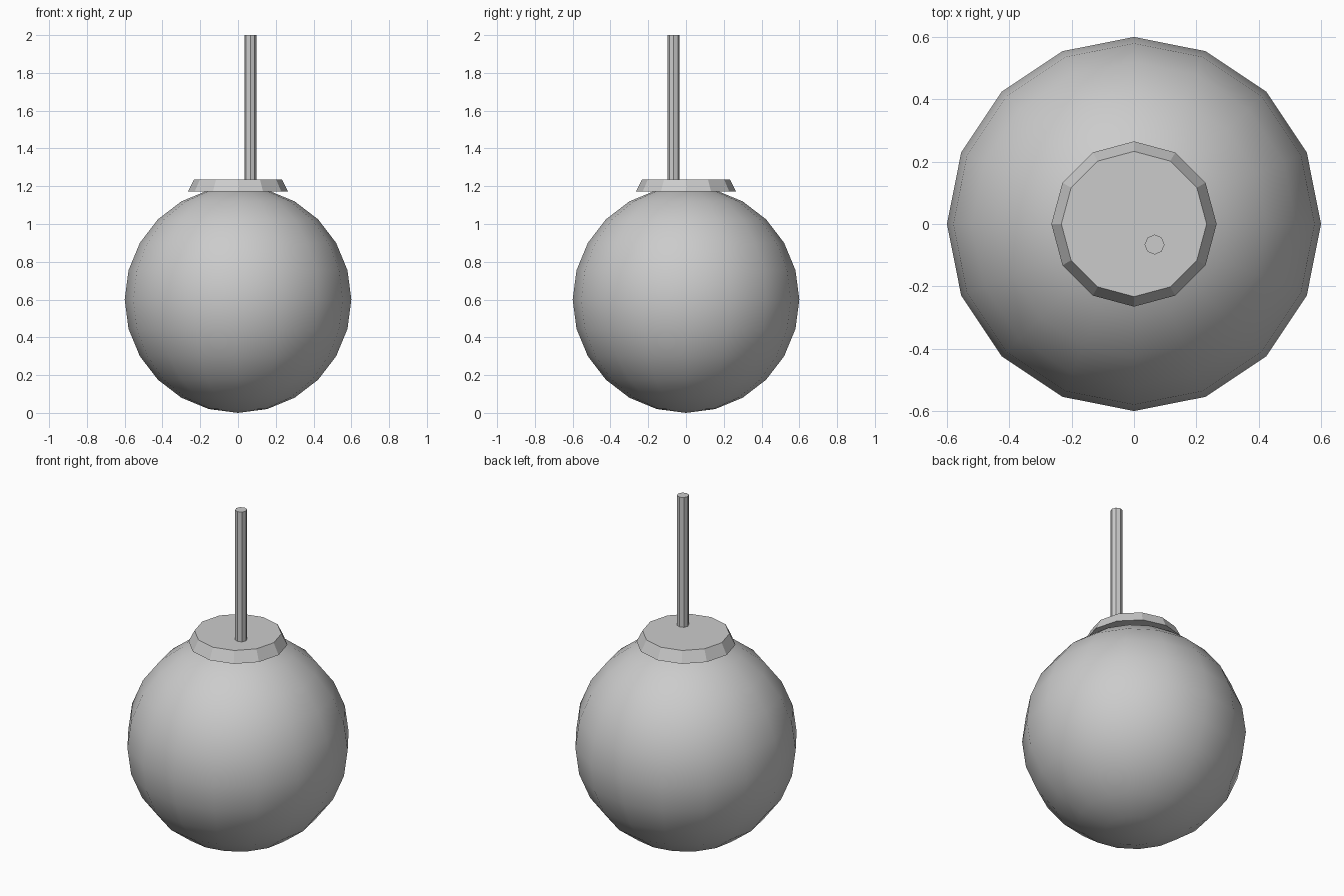
import bpy
import math

default_cube = bpy.data.objects.get("Cube")
if default_cube:
    bpy.data.objects.remove(default_cube, do_unlink=True)

# One neutral grey for the whole lamp
grey = bpy.data.materials.new("light grey")
grey.use_nodes = True
grey.diffuse_color = (0.6, 0.6, 0.6, 1)
grey.node_tree.nodes["Principled BSDF"].inputs["Base Color"].default_value = (0.6, 0.6, 0.6, 1)


def finish(name):
    part = bpy.context.object
    part.name = name
    part.data.materials.append(grey)
    return part


def frustum(name, sides, bottom, top, z0, z1, x=0, y=0):
    bpy.ops.mesh.primitive_cone_add(vertices=sides, radius1=bottom, radius2=top,
                                    depth=z1 - z0, location=(x, y, (z0 + z1) / 2))
    return finish(name)


# Round glass globe
bpy.ops.mesh.primitive_uv_sphere_add(segments=16, ring_count=12, radius=0.6,
                                     location=(0, 0, 0.6))
finish("globe")
bpy.ops.object.shade_smooth_by_angle(angle=math.radians(40))

# Faceted collar on top of the globe
frustum("collar", 12, 0.265, 0.233, 1.171, 1.235)

# Thin off-centre hanging rod
frustum("hanging_rod", 8, 0.032, 0.032, 1.23, 2.0, 0.066, -0.066)
